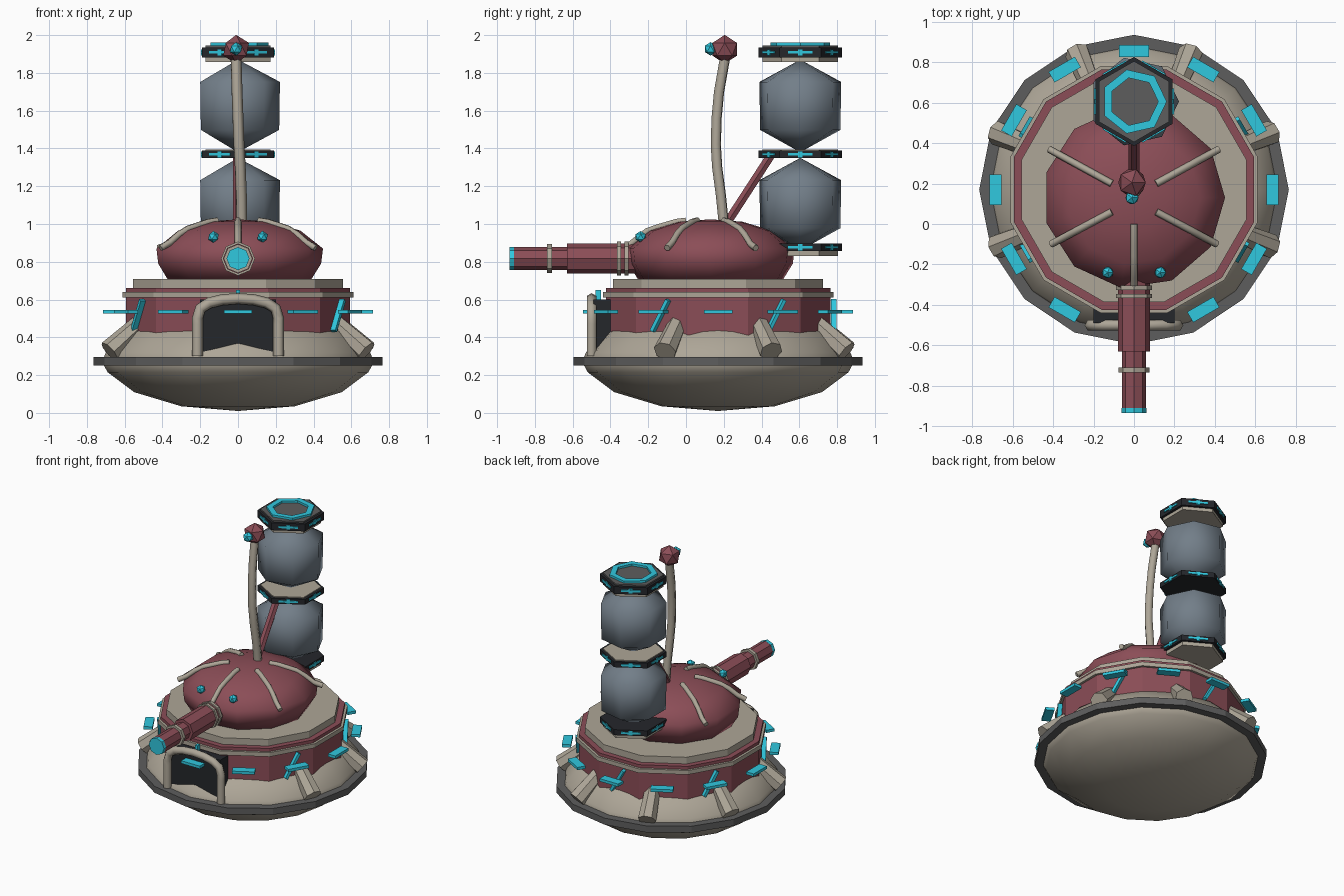
import bpy, bmesh
from math import sin, cos, pi, radians
from mathutils import Vector, Matrix

if "Cube" in bpy.data.objects:
    bpy.data.objects.remove(bpy.data.objects["Cube"])

CY = 0.17   # centre of the hull in y
DY = 0.13   # centre of the dome
TY = 0.605  # centre of the tower


def material(name, rgb):
    m = bpy.data.materials.new(name)
    m.diffuse_color = (*rgb, 1)
    m.use_nodes = True
    m.node_tree.nodes["Principled BSDF"].inputs["Base Color"].default_value = m.diffuse_color
    return m


RED = material("red", (0.26, 0.075, 0.095))
BEIGE = material("beige", (0.42, 0.38, 0.31))
CYAN = material("cyan", (0.03, 0.58, 0.74))
BLACK = material("black", (0.018, 0.02, 0.024))
DARK = material("dark_grey", (0.11, 0.11, 0.11))
STEEL = material("steel", (0.17, 0.21, 0.25))


def add(name, bm, mat, smooth=False):
    bmesh.ops.recalc_face_normals(bm, faces=bm.faces[:])
    me = bpy.data.meshes.new(name)
    for f in bm.faces:
        f.smooth = smooth
    bm.to_mesh(me)
    bm.free()
    me.materials.append(mat)
    ob = bpy.data.objects.new(name, me)
    bpy.context.collection.objects.link(ob)
    return ob


def lathe(name, profile, n, mat, at=(0, 0, 0), turn=0.0, smooth=False, close=False):
    """Revolve (radius, z) points about z."""
    bm = bmesh.new()
    rings = []
    for r, z in profile:
        if r < 1e-6:
            rings.append([bm.verts.new((at[0], at[1], at[2] + z))] * n)
        else:
            rings.append([bm.verts.new((at[0] + r * cos(turn + 2 * pi * i / n),
                                        at[1] + r * sin(turn + 2 * pi * i / n),
                                        at[2] + z)) for i in range(n)])
    pairs = list(zip(rings, rings[1:])) + ([(rings[-1], rings[0])] if close else [])
    for a, b in pairs:
        for i in range(n):
            j = (i + 1) % n
            bm.faces.new(list(dict.fromkeys((a[i], a[j], b[j], b[i]))))
    return add(name, bm, mat, smooth)


def disc(name, r, z0, z1, n, mat, y, turn=0.0):
    return lathe(name, [(0, z0), (r, z0), (r, z1), (0, z1)], n, mat, (0, y, 0), turn)


def rod(name, a, b, r1, r2, n, mat, smooth=False):
    a, b = Vector(a), Vector(b)
    d = b - a
    bm = bmesh.new()
    m = Matrix.Translation((a + b) / 2) @ d.to_track_quat('Z', 'X').to_matrix().to_4x4()
    bmesh.ops.create_cone(bm, cap_ends=True, segments=n, radius1=r1, radius2=r2,
                          depth=d.length, matrix=m)
    return add(name, bm, mat, smooth)


def box(name, at, size, mat, rot=Matrix()):
    bm = bmesh.new()
    bmesh.ops.create_cube(bm, size=1, matrix=Matrix.Translation(at) @ rot @ Matrix.Diagonal((*size, 1)))
    return add(name, bm, mat)


def ball(name, at, r, mat):
    bm = bmesh.new()
    bmesh.ops.create_icosphere(bm, subdivisions=1, radius=r, matrix=Matrix.Translation(at))
    return add(name, bm, mat)


def tube(name, pts, r, mat):
    cu = bpy.data.curves.new(name, 'CURVE')
    cu.dimensions = '3D'
    cu.bevel_depth = r
    cu.bevel_resolution = 1
    cu.use_fill_caps = True
    sp = cu.splines.new('POLY')
    sp.points.add(len(pts) - 1)
    for p, q in zip(sp.points, pts):
        p.co = (*q, 1)
    cu.materials.append(mat)
    ob = bpy.data.objects.new(name, cu)
    bpy.context.collection.objects.link(ob)
    return ob


def polar(deg, r, z):
    return Vector((r * cos(radians(deg)), CY + r * sin(radians(deg)), z))


# Hull, rim and stepped body
lathe("hull", [(0, 0.01), (0.3, 0.035), (0.55, 0.11), (0.69, 0.215), (0.72, 0.27),
               (0.7, 0.32), (0.61, 0.43), (0.5, 0.47)], 16, BEIGE, (0, CY, 0), smooth=True)
lathe("rim", [(0.69, 0.25), (0.765, 0.25), (0.765, 0.297), (0.69, 0.297)], 16, DARK,
      (0, CY, 0), close=True)
T = pi / 12
disc("body", 0.615, 0.32, 0.662, 12, RED, CY, T)
disc("body_trim", 0.632, 0.61, 0.64, 12, BEIGE, CY, T)
disc("deck", 0.575, 0.655, 0.71, 12, BEIGE, CY, T)

# Hull buttresses
for a in (22.5, 67.5, 112.5, 157.5, 202.5, 337.5):
    rod("buttress", polar(a, 0.735, 0.325), polar(a, 0.55, 0.48), 0.062, 0.05, 7, BEIGE)

# Light slabs all round, with slanted bars on every second one
for a in range(0, 360, 30):
    rot = Matrix.Rotation(radians(a), 4, 'Z')
    box("light_slab", polar(a, 0.685, 0.535), (0.06, 0.15, 0.02), CYAN, rot)
    if a % 60 == 30 and a != 270:
        box("light_bar", polar(a, 0.612, 0.515), (0.03, 0.02, 0.19), CYAN,
            rot @ Matrix.Rotation(radians(-30), 4, 'X'))

# Doorway
box("door", (0, -0.445, 0.455), (0.4, 0.09, 0.29), BLACK)
arch = [(-0.215, -0.5, 0.3), (-0.215, -0.5, 0.47)]
arch += [(-0.215 * cos(pi * i / 8), -0.5, 0.5 + 0.105 * sin(pi * i / 8) ** 0.7 if 0 < i < 8 else 0.5)
         for i in range(9)]
arch += [(0.215, -0.5, 0.47), (0.215, -0.5, 0.3)]
tube("door_arch", arch, 0.029, BEIGE)
box("door_lamp", (0, -0.465, 0.625), (0.02, 0.03, 0.05), CYAN)

# Dome
DOME = [(0, 0.70), (0.39, 0.71), (0.44, 0.79), (0.45, 0.87), (0.33, 0.965), (0.17, 1.012), (0, 1.025)]
lathe("dome", DOME, 11, RED, (0, DY, 0), smooth=True)


def dome_z(r):
    for (ra, za), (rb, zb) in zip(DOME[3:], DOME[4:]):
        if r >= rb:
            return za + (zb - za) * (ra - min(r, ra)) / (ra - rb)


# Dome ribs
ribs = [((0, 0), (0, -0.31))]
for s in (-1, 1):
    ribs += [((s * 0.11, 0.2), (s * 0.42, 0.37)), ((s * 0.11, 0.06), (s * 0.41, -0.1))]
for a, b in ribs:
    pts = []
    for i in range(7):
        p = Vector(a).lerp(Vector(b), i / 6)
        pts.append((p.x, p.y, dome_z((p - Vector((0, DY))).length) + 0.003))
    tube("dome_rib", pts, 0.018, BEIGE)

# Dome eyes
for s in (-1, 1):
    ball("dome_eye", (s * 0.13, -0.24, 0.932), 0.031, CYAN)

# Cannon: (name, rear y, front y, radius, material)
for name, y0, y1, r, mat in (
        ("cannon_sleeve", -0.2, -0.63, 0.08, RED), ("cannon_collar", -0.305, -0.325, 0.09, BEIGE),
        ("cannon_collar", -0.345, -0.365, 0.09, BEIGE), ("cannon_barrel", -0.6, -0.92, 0.06, RED),
        ("cannon_ring", -0.71, -0.735, 0.076, BEIGE), ("cannon_tip", -0.91, -0.935, 0.061, CYAN)):
    rod(name, (0, y0, 0.817), (0, y1, 0.817), r, r, 8, mat)

# Periscope and brace
tube("periscope_neck", [(0.02, 0.2, 1.0), (0.018, 0.185, 1.15), (0.012, 0.165, 1.3),
                        (0.005, 0.158, 1.42), (0, 0.162, 1.56), (-0.005, 0.175, 1.7),
                        (-0.01, 0.205, 1.87)], 0.029, BEIGE)
ball("periscope_head", (-0.01, 0.205, 1.925), 0.076, RED)
ball("periscope_eye", (-0.01, 0.13, 1.927), 0.036, CYAN)
rod("tower_brace", (0, 0.2, 0.98), (0, 0.46, 1.38), 0.026, 0.026, 6, RED)

# Tower tanks
for z in (1.105, 1.625):
    lathe("tank", [(0, -0.245), (0.218, -0.127), (0.222, 0.127), (0, 0.245)], 7, STEEL,
          (0, TY, z), smooth=True)

# Tower hex rings with cyan insets; cap is the beige plate (z0, z1)
for z0, z1, cap in ((0.857, 0.897, (0.83, 0.858)), (1.35, 1.388, (1.385, 1.395)),
                    (1.882, 1.935, (1.858, 1.884))):
    disc("tower_ring", 0.22, z0, z1, 6, BLACK, TY, pi / 6)
    disc("tower_plate", 0.2, cap[0], cap[1], 6, BEIGE, TY, pi / 6)
    zm = (z0 + z1) / 2
    for k in range(6):
        a = k * pi / 3
        p = (0.19 * cos(a), TY + 0.19 * sin(a), zm)
        rot = Matrix.Rotation(a, 4, 'Z')
        box("ring_light", p, (0.014, 0.13, 0.014), CYAN, rot)
        box("ring_light_stub", p, (0.012, 0.025, 0.032), CYAN, rot)

# Tower top
disc("tower_lid", 0.2, 1.93, 1.945, 6, DARK, TY, pi / 6)
lathe("tower_glow_ring", [(0.12, 1.935), (0.162, 1.935), (0.162, 1.96), (0.12, 1.96)], 7, CYAN,
      (0, TY, 0), close=True)
